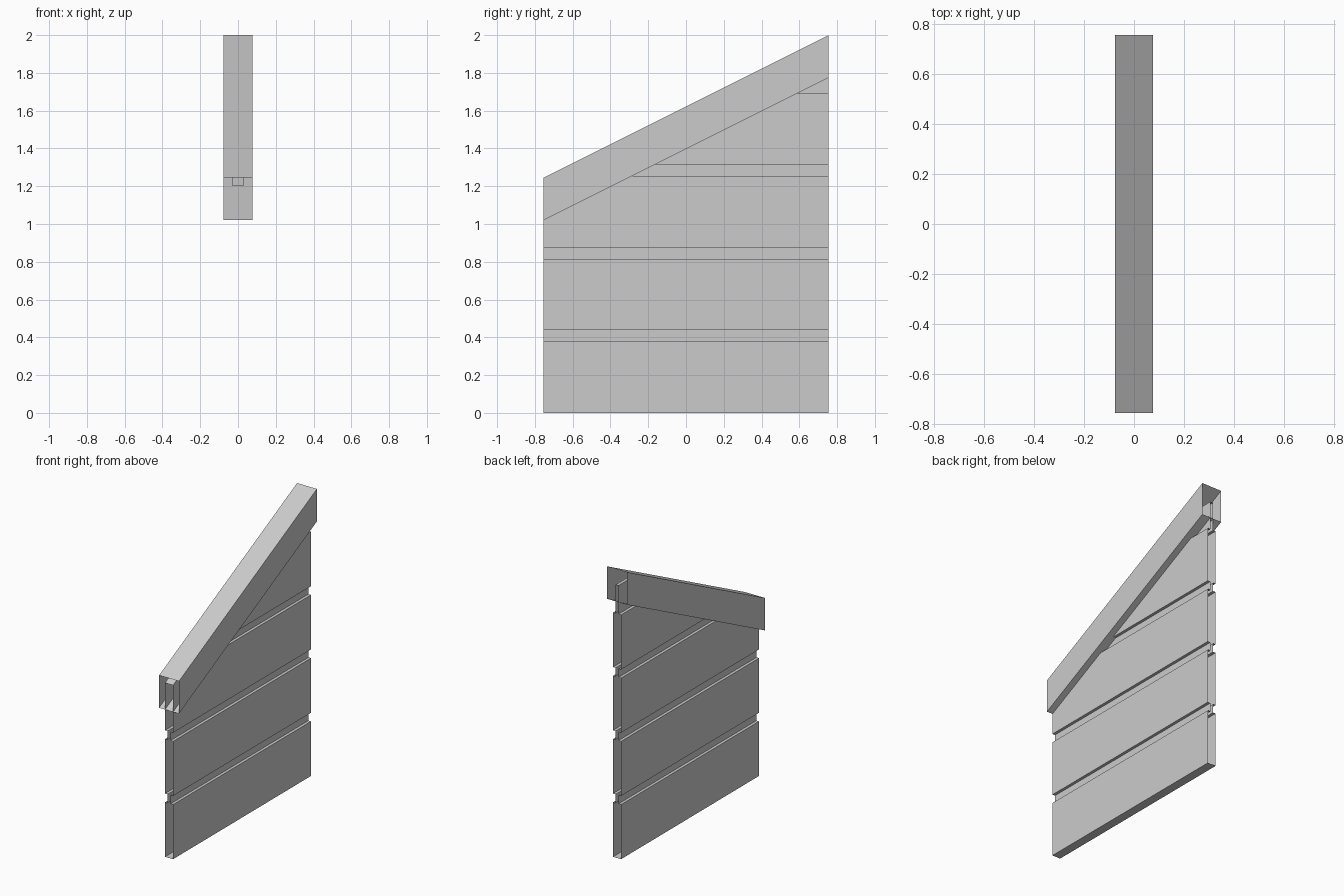
import bpy
import bmesh
from mathutils import Vector

cube = bpy.data.objects.get("Cube")
if cube:
    bpy.data.objects.remove(cube, do_unlink=True)

HALF = 0.755           # half length along y
RISE = 2 * HALF * 0.5  # height gained by the sloping cap

grey = bpy.data.materials.new("plain grey")
grey.use_nodes = True
grey.diffuse_color = (0.6, 0.6, 0.6, 1)
grey.node_tree.nodes["Principled BSDF"].inputs["Base Color"].default_value = (0.6, 0.6, 0.6, 1)


def extrude_profile(points, rise=0.0):
    """Sweep an (x, z) outline from front to back, lifting the back by rise."""
    bm = bmesh.new()
    face = bm.faces.new([bm.verts.new((x, -HALF, z)) for x, z in points])
    swept = bmesh.ops.extrude_face_region(bm, geom=[face], use_keep_orig=True)["geom"]
    verts = [v for v in swept if isinstance(v, bmesh.types.BMVert)]
    bmesh.ops.translate(bm, verts=verts, vec=(0, 2 * HALF, rise))
    bmesh.ops.recalc_face_normals(bm, faces=bm.faces)
    return bm


def finish(bm, name):
    """Leave both ends open and make the object."""
    bmesh.ops.recalc_face_normals(bm, faces=bm.faces)
    ends = [f for f in bm.faces if abs(f.normal.y) > 0.99]
    bmesh.ops.delete(bm, geom=ends, context='FACES')
    mesh = bpy.data.meshes.new(name)
    bm.to_mesh(mesh)
    bm.free()
    mesh.materials.append(grey)
    obj = bpy.data.objects.new(name, mesh)
    bpy.context.collection.objects.link(obj)


# Board wall: four planks separated by recessed grooves
OUTER, CORE = 0.031, 0.011
side = []
for i in range(4):
    base = i * 0.438
    side += [(OUTER, base), (OUTER, base + 0.378)]
    side += [(CORE, base + 0.378), (CORE, base + 0.438)]
side[-1] = (CORE, 1.89)
profile = side + [(-x, z) for x, z in reversed(side)]
wall = extrude_profile(profile)

# Slope the top of the wall so it fits inside the cap
bmesh.ops.bisect_plane(wall, geom=wall.verts[:] + wall.edges[:] + wall.faces[:],
                       plane_co=(0, -HALF, 1.205),
                       plane_no=Vector((0, -0.5, 1)).normalized(), clear_outer=True)
bmesh.ops.holes_fill(wall, edges=[e for e in wall.edges if e.is_boundary], sides=0)
finish(wall, "board_wall")

# Sloping hollow cap rail
W, LOW, HIGH = 0.076, 1.02, 1.245
cap = extrude_profile([(-W, LOW), (W, LOW), (W, HIGH), (-W, HIGH)], RISE)
finish(cap, "cap_rail")
